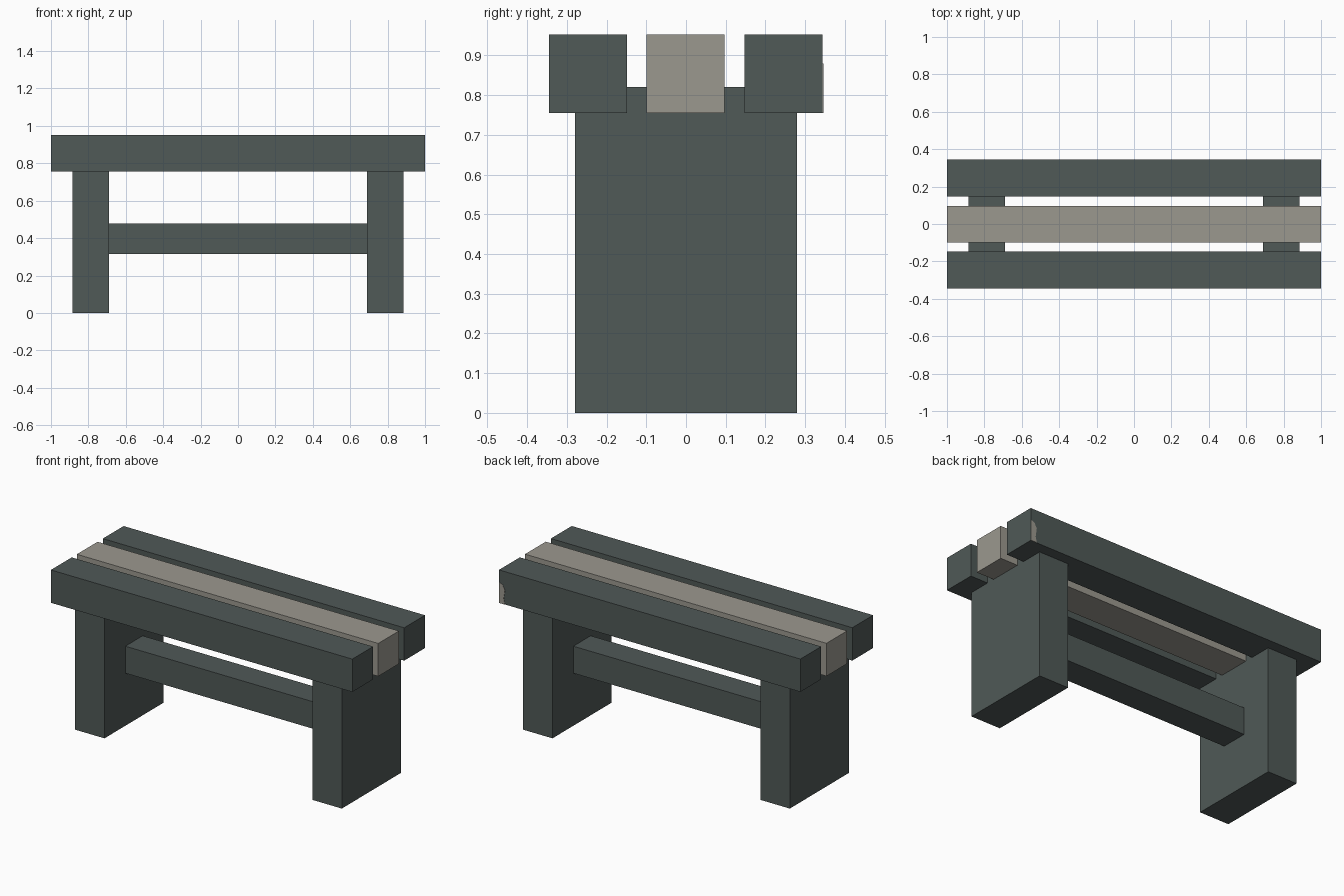
import bpy
import bmesh

cube = bpy.data.objects.get("Cube")
if cube:
    bpy.data.objects.remove(cube, do_unlink=True)


def material(name, rgb):
    mat = bpy.data.materials.new(name)
    mat.use_nodes = True
    color = (*rgb, 1.0)
    mat.diffuse_color = color
    mat.node_tree.nodes["Principled BSDF"].inputs["Base Color"].default_value = color
    return mat


def add_mesh(name, bm, mat):
    bmesh.ops.recalc_face_normals(bm, faces=bm.faces)
    mesh = bpy.data.meshes.new(name)
    bm.to_mesh(mesh)
    bm.free()
    mesh.materials.append(mat)
    obj = bpy.data.objects.new(name, mesh)
    bpy.context.collection.objects.link(obj)
    return obj


def beam(name, x, y, z, mat):
    """Box filling the given (low, high) ranges."""
    bm = bmesh.new()
    bmesh.ops.create_cube(bm, size=1)
    for v in bm.verts:
        for axis, (low, high) in enumerate((x, y, z)):
            v.co[axis] = high if v.co[axis] > 0 else low
    return add_mesh(name, bm, mat)


dark = material("dark slate", (0.08, 0.1, 0.095))
beige = material("weathered beige", (0.33, 0.315, 0.275))

# Seat planks
LENGTH, SEAT = (-1.0, 1.0), (0.755, 0.952)
beam("front_plank", LENGTH, (-0.345, -0.148), SEAT, dark)
beam("middle_plank", LENGTH, (-0.099, 0.097), SEAT, beige)
beam("back_plank", LENGTH, (0.147, 0.344), SEAT, dark)

# Slab legs, let into the seat
for name, side in (("left_leg", 1), ("right_leg", -1)):
    beam(name, sorted((side * 0.69, side * 0.885)), (-0.28, 0.28), (0, 0.82), dark)

# Stretcher between the legs
beam("stretcher", (-0.69, 0.69), (-0.082, 0.082), (0.315, 0.477), dark)

# Worn patch on the outer end of the back plank
bm = bmesh.new()
outline = [(1, 0.755), (1, 0.88), (0.975, 0.87), (0.96, 0.84), (0.968, 0.79), (0.96, 0.755)]
face = bm.faces.new([bm.verts.new((x, 0.344, z)) for x, z in outline])
extruded = bmesh.ops.extrude_face_region(bm, geom=[face])
for v in extruded["geom"]:
    if isinstance(v, bmesh.types.BMVert):
        v.co.y += 0.002
add_mesh("worn_patch", bm, beige)
